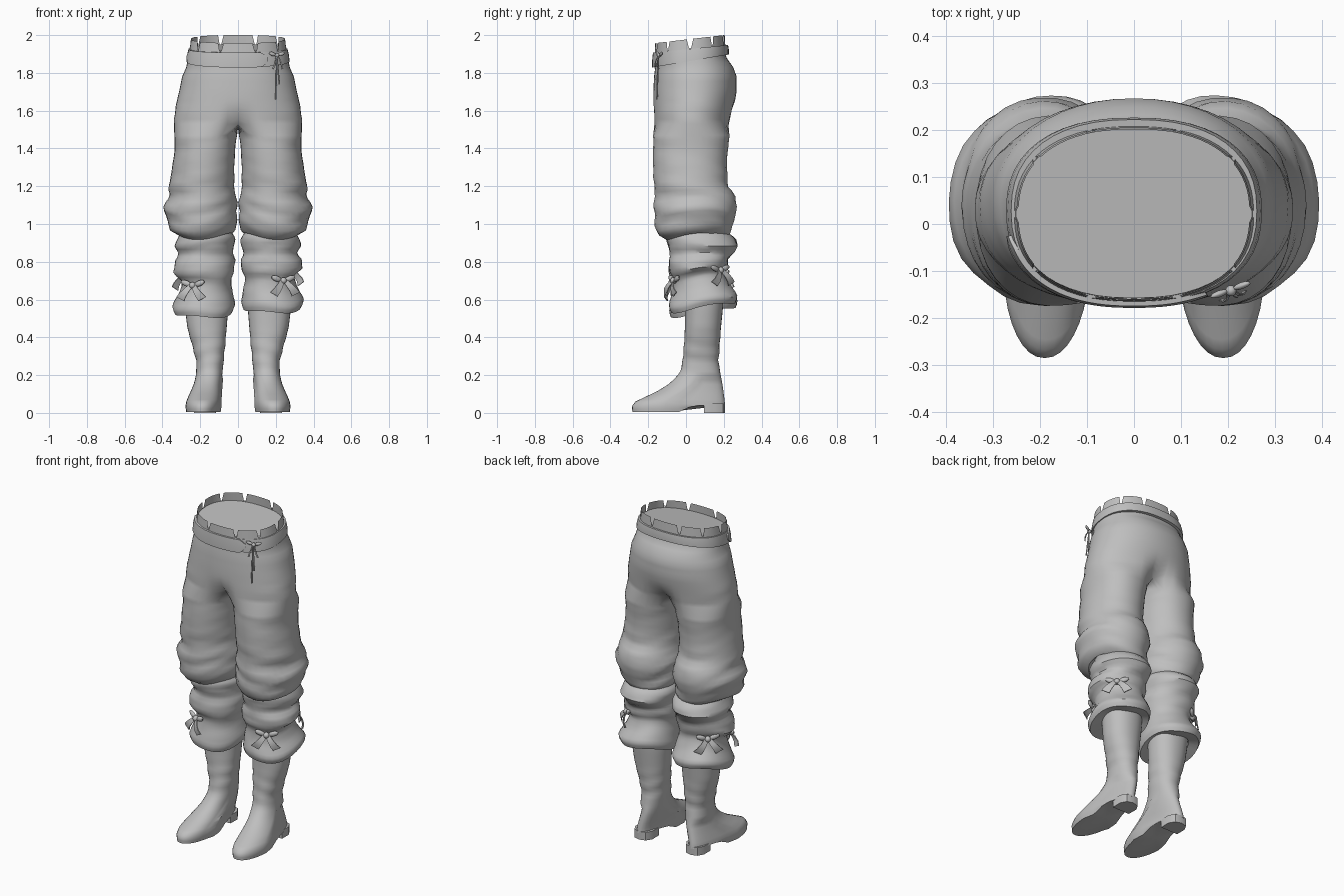
import bpy, bmesh, math
from mathutils import Vector, Matrix

if "Cube" in bpy.data.objects:
    bpy.data.objects.remove(bpy.data.objects["Cube"])

cloth = bpy.data.materials.new("plain_grey")
cloth.diffuse_color = (0.52, 0.52, 0.52, 1)
cloth.use_nodes = True
cloth.node_tree.nodes["Principled BSDF"].inputs["Base Color"].default_value = cloth.diffuse_color


def finish(bm, name, angle=45, flip=False):
    """Turn a bmesh into a shaded object."""
    if flip:
        bmesh.ops.scale(bm, vec=(-1, 1, 1), verts=bm.verts)
    bmesh.ops.recalc_face_normals(bm, faces=bm.faces)
    me = bpy.data.meshes.new(name)
    bm.to_mesh(me)
    bm.free()
    me.materials.append(cloth)
    ob = bpy.data.objects.new(name, me)
    bpy.context.collection.objects.link(ob)
    bpy.ops.object.select_all(action='DESELECT')
    ob.select_set(True)
    bpy.context.view_layer.objects.active = ob
    bpy.ops.object.shade_smooth_by_angle(angle=math.radians(angle))
    return ob


def bridge(bm, a, b, closed=True):
    n = len(a)
    for i in range(n if closed else n - 1):
        j = (i + 1) % n
        bm.faces.new((a[i], a[j], b[j], b[i]))


def spow(v, e):
    return math.copysign(abs(v) ** e, v)


def clamp(t):
    return max(0, min(1, t))


def sample(rows, z):
    """Interpolate profile rows sorted from high to low z."""
    for a, b in zip(rows, rows[1:]):
        if a[0] >= z >= b[0]:
            t = (a[0] - z) / (a[0] - b[0])
            return [p + (q - p) * t for p, q in zip(a[1:], b[1:])]
    return rows[-1][1:]


def oval(a, x0, x1, y0, y1, e=0.85, ym=None):
    """Point on a squared oval; ym is where it is widest."""
    ym = (y0 + y1) / 2 if ym is None else ym
    s = spow(math.sin(a), e)
    return ((x0 + x1) / 2 + (x1 - x0) / 2 * spow(math.cos(a), e),
            ym + (s * (y1 - ym) if s > 0 else s * (ym - y0)))


def tri(t):
    return 2 * abs((t / math.tau) % 1 * 2 - 1) - 1


def fold(a, z, amp):
    """Slanted cloth creases."""
    return 1 + amp * (0.6 * tri(z * 52 + 2.6 * math.sin(a + 0.6)) + 0.4 * tri(z * 83 - 3 * math.cos(a * 2)))


# --- trousers: half of the seat splits into one leg, then mirrored ---
HIP = [(1.93, .252, -.158, .203), (1.88, .264, -.160, .215), (1.83, .274, -.163, .25),
       (1.78, .296, -.169, .268), (1.70, .312, -.173, .268), (1.60, .335, -.174, .25), (1.53, .338, -.174, .24)]
LEG = [(1.47, .006, .337, -.174, .232), (1.40, .015, .335, -.174, .222), (1.30, .02, .348, -.175, .216),
       (1.20, .02, .366, -.168, .225), (1.15, .014, .362, -.165, .262), (1.10, .004, .385, -.17, .272),
       (1.07, .002, .396, -.17, .265), (1.03, .006, .38, -.165, .25), (.98, .008, .372, -.158, .245),
       (.95, .015, .355, -.14, .225), (.935, .03, .32, -.11, .20), (.96, .05, .29, -.08, .17)]
NO, NI = 25, 11
bm = bmesh.new()
prev = None
for k in range(17):
    z = 1.93 - k * 0.025
    x, y0, y1 = sample(HIP, z)
    row = []
    for i in range(NO):
        a = math.pi * (i / (NO - 1) - 0.5)
        e = .86 + clamp((1.88 - z) / .1) * (.1 if a > 0 else .03)
        px, py = oval(a, -x, x, y0, y1, e)
        if i in (0, NO - 1):
            px = 0
        drop = max(0, (1.66 - z) / .13)
        pull = math.exp(-(px / (.045 if a < 0 else .06)) ** 2) * drop ** 2 * .07
        py += pull if py < 0 else -pull
        f = fold(a, z, .012 * clamp((1.72 - z) / .1) * abs(math.cos(a)))
        # the first row follows the slope of the belt
        row.append(bm.verts.new((px * f, py, 1.913 + .1 * (py + .17) if k == 0 else z)))
    if prev:
        bridge(bm, prev, row, False)
    else:
        # closed top inside the waistband
        bm.faces.new(row)
    prev = row
# crotch saddle
f, b = prev[0].co.y, prev[-1].co.y
inner = [bm.verts.new((0, b + (f - b) * (i + 1) / (NI + 1), 1.53 - .02 * math.sin(math.pi * (i + 1) / (NI + 1)))) for i in range(NI)]
prev = prev + inner
heights = [1.47 - .0245 * i for i in range(22)] + [.935]
for z in heights + [None]:
    x0, x1, y0, y1 = LEG[-1][1:] if z is None else sample(LEG[:-1], z)
    zz = .97 if z is None else z
    amp = .01 + .03 * clamp((1.3 - zz) / .2)
    row = []
    for i in range(NO + NI):
        a = math.radians(-130 + 260 * i / (NO - 1)) if i < NO else math.radians(130 + 100 * (i - NO + 1) / (NI + 1))
        px, py = oval(a, x0, x1, y0, y1, .9 + .08 * clamp((1.45 - zz) / .2))
        g = fold(a, zz, amp)
        cx, cy = (x0 + x1) / 2, (y0 + y1) / 2
        sag = .018 * math.sin(2 * a + 1) * clamp((1.25 - zz) / .2)
        row.append(bm.verts.new((max(.001, cx + (px - cx) * g), cy + (py - cy) * g, zz + sag)))
    bridge(bm, prev, row)
    prev = row
trousers = finish(bm, "trousers", 50)
m = trousers.modifiers.new("mirror", 'MIRROR')
m.use_clip = True
m.merge_threshold = .0005


# --- waistband ---
def waist(a, out=0.0, h=0.0):
    """Point round the waist; h runs 0 to 1 up the belt."""
    x, y = oval(a, -.268 - out, .268 + out, -.166 - out, .222 + out)
    shrink = 1 - .04 * h
    lo, hi = 1.83 + .17 * (y + .17), 1.908 + .1 * (y + .17)
    return Vector((x * shrink, .02 + (y - .02) * (1 - .02 * h), lo + (hi - lo) * h))


def band(name, a0, a1, out, n, closed, rounded=False):
    bm = bmesh.new()
    prev = first = None
    for i in range(n):
        t = i / (n if closed else n - 1)
        a = a0 + (a1 - a0) * t
        k = 1
        if rounded:
            k = min(1, .35 + 9 * min(t, 1 - t))
        lo, hi = .5 - .5 * k, .5 + .5 * k
        row = [bm.verts.new(waist(a, o, h)) for o, h in ((-.012, lo), (out, lo), (out + .002, .5), (out, hi), (-.012, hi))]
        if prev:
            bridge(bm, prev, row)
        else:
            first = row
        prev = row
    if closed:
        bridge(bm, prev, first)
    else:
        bm.faces.new(first)
        bm.faces.new(prev)
    return finish(bm, name, 35)


band("belt", 0, math.tau, .005, 48, True)
band("belt_tab", math.radians(192), math.radians(301), .013, 32, False, True)

# notched flaps above the belt
bm = bmesh.new()
for e in [-90 + 18 + 36 * i for i in range(10)]:
    for o in (0, -.003):
        rows = []
        for h, gap in ((0.0, .3), (1.0, 3.6)):
            row = []
            for i in range(7):
                a = math.radians(e + gap + (36 - 2 * gap) * i / 6)
                x, y = oval(a, -.257 - o, .257 + o, -.166 - o, .209 + o)
                top = 1.957 + .115 * (y + .17)
                base = 1.895 + .1 * (y + .17)
                row.append(bm.verts.new((x * (1 - .03 * h), y * (1 - .02 * h), base + (top - base) * h)))
            rows.append(row)
        bridge(bm, rows[0], rows[1], False)
finish(bm, "waist_flaps", 40)

# --- lower leg cuffs gathered under a tie ---
CUFF = [(.99, .06, .29, -.07, .18), (.925, .012, .322, -.105, .258), (.885, .02, .335, -.095, .278),
        (.84, .028, .312, -.08, .245), (.81, .015, .335, -.092, .222), (.755, .02, .342, -.088, .218),
        (.72, .036, .298, -.066, .205), (.69, .036, .30, -.066, .212), (.65, .028, .312, -.072, .23),
        (.595, .018, .343, -.088, .265), (.575, .016, .35, -.092, .275), (.545, .028, .335, -.08, .262)]


def cuff(side, s, dz):
    bm = bmesh.new()
    prev = None
    zs = [.99 - .0178 * i for i in range(26)]
    for z in zs + [.56]:
        last = prev is not None and z == .56
        x0, x1, y0, y1 = (.07, .28, 0, .2) if last else sample(CUFF, z)
        cx, cy = (x0 + x1) / 2, (y0 + y1) / 2
        row = []
        for i in range(32):
            a = math.tau * i / 32
            px, py = oval(a, x0, x1, y0, y1, .95)
            g = 1 if last else fold(a + s, z, .03 if z > .73 else .012)
            low = clamp((.85 - z) / .15)
            tilt = low * (.17 * (py - .08) + dz + .012 + .008 * math.sin(3 * a + s))
            row.append(bm.verts.new((cx + (px - cx) * g, cy + (py - cy) * g, z + tilt)))
        if prev:
            bridge(bm, prev, row)
        prev = row
    finish(bm, side + "_cuff", 45, s < 0)


# --- boots: z, x0, x1, y0, widest y, y1 ---
BOOT = [(.62, .05, .285, -.01, .09, .2), (.55, .052, .28, -.005, .09, .195), (.45, .06, .268, -.006, .085, .185),
        (.36, .068, .243, -.01, .08, .178), (.28, .076, .222, -.018, .075, .172), (.23, .08, .22, -.025, .075, .178),
        (.19, .085, .224, -.05, .06, .186), (.15, .09, .235, -.095, .03, .193), (.115, .092, .25, -.152, -.02, .198),
        (.085, .094, .264, -.215, -.07, .202), (.06, .095, .274, -.268, -.1, .205), (.035, .095, .278, -.286, -.11, .207),
        (.004, .10, .274, -.284, -.11, .207)]


def sole(y):
    return .004 + .036 * clamp((y + .04) / .08)


def boot(side, s):
    bm = bmesh.new()
    prev = None
    zs = [.62 - .02 * i for i in range(22)] + [.175, .15, .13, .115, .1, .085, .07, .06, .047, .035, .02, .004]
    for z in zs:
        x0, x1, y0, ym, y1 = sample(BOOT, z)
        cx, cy = (x0 + x1) / 2, (y0 + y1) / 2
        crease = .035 * max(0, 1 - abs(z - .32) / .13)
        low = clamp((.17 - z) / .1)
        row = []
        for i in range(32):
            a = math.tau * i / 32
            px, py = oval(a, x0, x1, y0, y1, .92, ym)
            g = 1 + crease * tri(z * 75 + 2 * math.sin(a + 1))
            if py > ym and z < .2:
                # narrower heel
                px = cx + (px - cx) * (1 - .22 * (py - ym) / (y1 - ym)) - .008
            elif py < ym:
                # tapered toe
                t = (ym - py) / (ym - y0)
                px = cx + (px - cx) * (1 - .12 * t * low) + .004 * t * low
            row.append(bm.verts.new((cx + (px - cx) * g, cy + (py - cy) * g, max(z, sole(py)))))
        if prev:
            bridge(bm, prev, row)
        prev = row
    c = bm.verts.new((.18, -.03, .012))
    for i in range(32):
        bm.faces.new((prev[i], prev[(i + 1) % 32], c))
    finish(bm, side + "_boot", 45, s < 0)
    # heel block with a curved back
    bm = bmesh.new()
    pts = [(.118, .095), (.234, .095), (.234, .16), (.214, .195), (.176, .206), (.138, .195), (.116, .16)]
    lo, hi = [[bm.verts.new((x, y, z)) for x, y in pts] for z in (0, .05)]
    bridge(bm, lo, hi)
    bm.faces.new(lo)
    bm.faces.new(hi)
    finish(bm, side + "_heel", 40, s < 0)


# --- ribbon bows ---
def bow(name, pos, yaw, size, tail):
    bm = bmesh.new()
    bmesh.ops.create_uvsphere(bm, u_segments=10, v_segments=6, radius=.2, matrix=Matrix.Translation((0, -.08, 0)))
    for s in (-1, 1):
        loop = Matrix.Translation((s * .42, -.04, .12)) @ Matrix.Rotation(s * -.35, 4, 'Y') @ Matrix.Diagonal((.36, .12, .17, 1))
        bmesh.ops.create_uvsphere(bm, u_segments=10, v_segments=6, radius=1, matrix=loop)
        # hanging tail, widening to its end
        prev = None
        for t in (0, .35, .7, 1):
            c = Vector((s * (.08 + .62 * t * tail[0]), -.1 - .25 * math.sin(t * 2.4), -tail[1] * t))
            w = tail[2] * (.5 + .5 * t)
            row = [bm.verts.new(c + Vector(d)) for d in ((-w, -.03, -s * w * .5), (w, -.03, s * w * .5), (w, .03, s * w * .5), (-w, .03, -s * w * .5))]
            if prev:
                bridge(bm, prev, row)
            else:
                bm.faces.new(row)
            prev = row
        bm.faces.new(prev)
    bmesh.ops.transform(bm, matrix=Matrix.Translation(pos) @ Matrix.Rotation(yaw, 4, 'Z') @ Matrix.Scale(size, 4), verts=bm.verts)
    finish(bm, name, 40)


for side, s, dz in (("left", 1, 0), ("right", -1, -.025)):
    cuff(side, s, dz)
    boot(side, s)
    bow(side + "_front_bow", (s * .238, -.06, .70 + dz), s * .4, .09, (1, .8, .24))
    bow(side + "_back_bow", (s * .272, .178, .755 + dz), s * 2.35, .09, (1, .8, .24))
bow("belt_bow", (.205, -.138, 1.893), .35, .06, (.6, 1.2, .07))

# long cords hanging from the belt bow
for i, (dx, end) in enumerate(((-.005, 1.66), (.014, 1.74))):
    cu = bpy.data.curves.new("belt_cord", 'CURVE')
    cu.dimensions = '3D'
    cu.bevel_depth = .004
    cu.bevel_resolution = 1
    cu.use_fill_caps = True
    sp = cu.splines.new('POLY')
    sp.points.add(3)
    for p, t in zip(sp.points, (0, .4, .8, 1)):
        p.co = (.205 + dx * t, -.146 - .008 * t, 1.89 + (end - 1.89) * t, 1)
    cu.materials.append(cloth)
    bpy.context.collection.objects.link(bpy.data.objects.new("belt_cord_%d" % (i + 1), cu))
